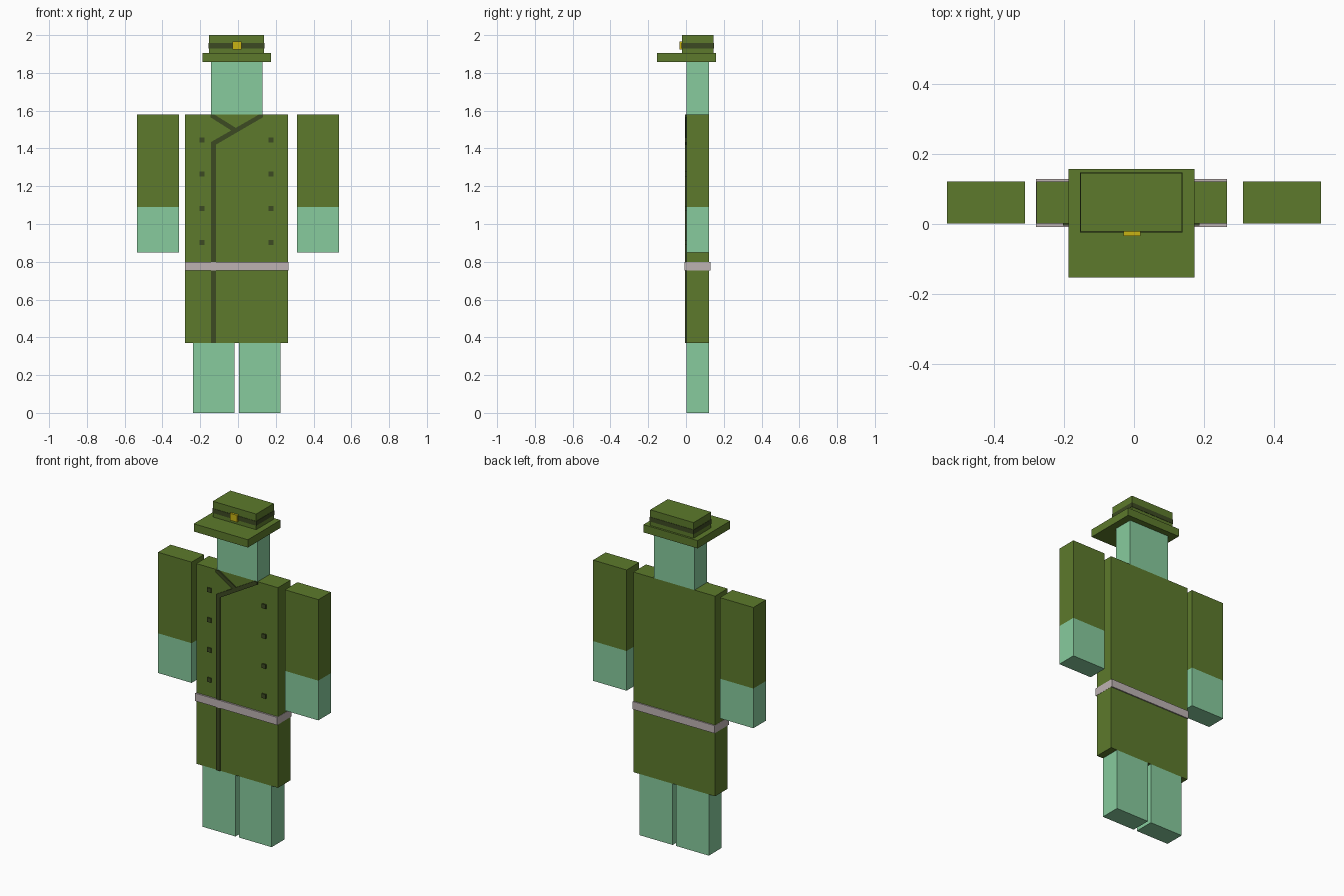
import bpy
import bmesh

cube = bpy.data.objects.get("Cube")
if cube:
    bpy.data.objects.remove(cube, do_unlink=True)


def material(name, rgb):
    mat = bpy.data.materials.new(name)
    mat.use_nodes = True
    color = (*rgb, 1)
    mat.diffuse_color = color
    mat.node_tree.nodes["Principled BSDF"].inputs["Base Color"].default_value = color
    return mat


GREEN = material("olive green cloth", (0.109, 0.195, 0.025))
SKIN = material("mint skin", (0.242, 0.597, 0.337))
DARK = material("dark olive trim", (0.046, 0.068, 0.016))
BELT = material("pale grey belt", (0.515, 0.45, 0.45))
GOLD = material("gold", (0.578, 0.456, 0.007))


def prism(name, profile, y, mat):
    """Extrude an x-z outline from the front y to the back y."""
    bm = bmesh.new()
    face = bm.faces.new([bm.verts.new((px, y[0], pz)) for px, pz in profile])
    ext = bmesh.ops.extrude_face_region(bm, geom=[face])
    moved = [v for v in ext["geom"] if isinstance(v, bmesh.types.BMVert)]
    bmesh.ops.translate(bm, verts=moved, vec=(0, y[1] - y[0], 0))
    bmesh.ops.recalc_face_normals(bm, faces=bm.faces)
    mesh = bpy.data.meshes.new(name)
    bm.to_mesh(mesh)
    bm.free()
    mesh.materials.append(mat)
    obj = bpy.data.objects.new(name, mesh)
    bpy.context.collection.objects.link(obj)
    return obj


def box(name, x, y, z, mat):
    outline = [(x[0], z[0]), (x[1], z[0]), (x[1], z[1]), (x[0], z[1])]
    return prism(name, outline, y, mat)


BODY_Y = (0.002, 0.122)
TRIM_Y = (-0.005, 0.002)

# Body, head and legs
box("coat", (-0.28, 0.266), BODY_Y, (0.37, 1.58), GREEN)
box("head", (-0.142, 0.13), BODY_Y, (1.58, 1.86), SKIN)
box("right_leg", (-0.238, -0.018), BODY_Y, (0, 0.37), SKIN)
box("left_leg", (0.004, 0.224), BODY_Y, (0, 0.37), SKIN)

# Arms
for side, x in (("right", (-0.536, -0.312)), ("left", (0.312, 0.536))):
    box(side + "_sleeve", x, BODY_Y, (1.09, 1.58), GREEN)
    box(side + "_hand", x, BODY_Y, (0.85, 1.09), SKIN)

# Belt
box("belt", (-0.281, 0.267), (-0.008, 0.129), (0.753, 0.8), BELT)

# Coat seam and crossed collar
prism("coat_seam", [(-0.143, 0.37), (-0.117, 0.37), (-0.117, 1.42),
                    (0.132, 1.565), (0.132, 1.58), (0.112, 1.58),
                    (-0.143, 1.434)], TRIM_Y, DARK)
prism("collar_flap", [(-0.146, 1.565), (-0.035, 1.495), (-0.01, 1.508),
                      (-0.126, 1.58), (-0.146, 1.58)], TRIM_Y, DARK)

# Buttons
for side, x in (("right", -0.19), ("left", 0.175)):
    for row in range(4):
        z = 0.902 + row * 0.181
        box(f"{side}_button_{row + 1}", (x - 0.013, x + 0.013), TRIM_Y,
            (z - 0.013, z + 0.013), DARK)

# Hat
box("hat_brim", (-0.188, 0.174), (-0.154, 0.158), (1.858, 1.905), GREEN)
box("hat_crown", (-0.153, 0.137), (-0.022, 0.146), (1.905, 2.0), GREEN)
box("hat_band", (-0.155, 0.139), (-0.024, 0.148), (1.93, 1.957), DARK)
box("hat_badge", (-0.03, 0.018), (-0.035, -0.022), (1.923, 1.965), GOLD)
